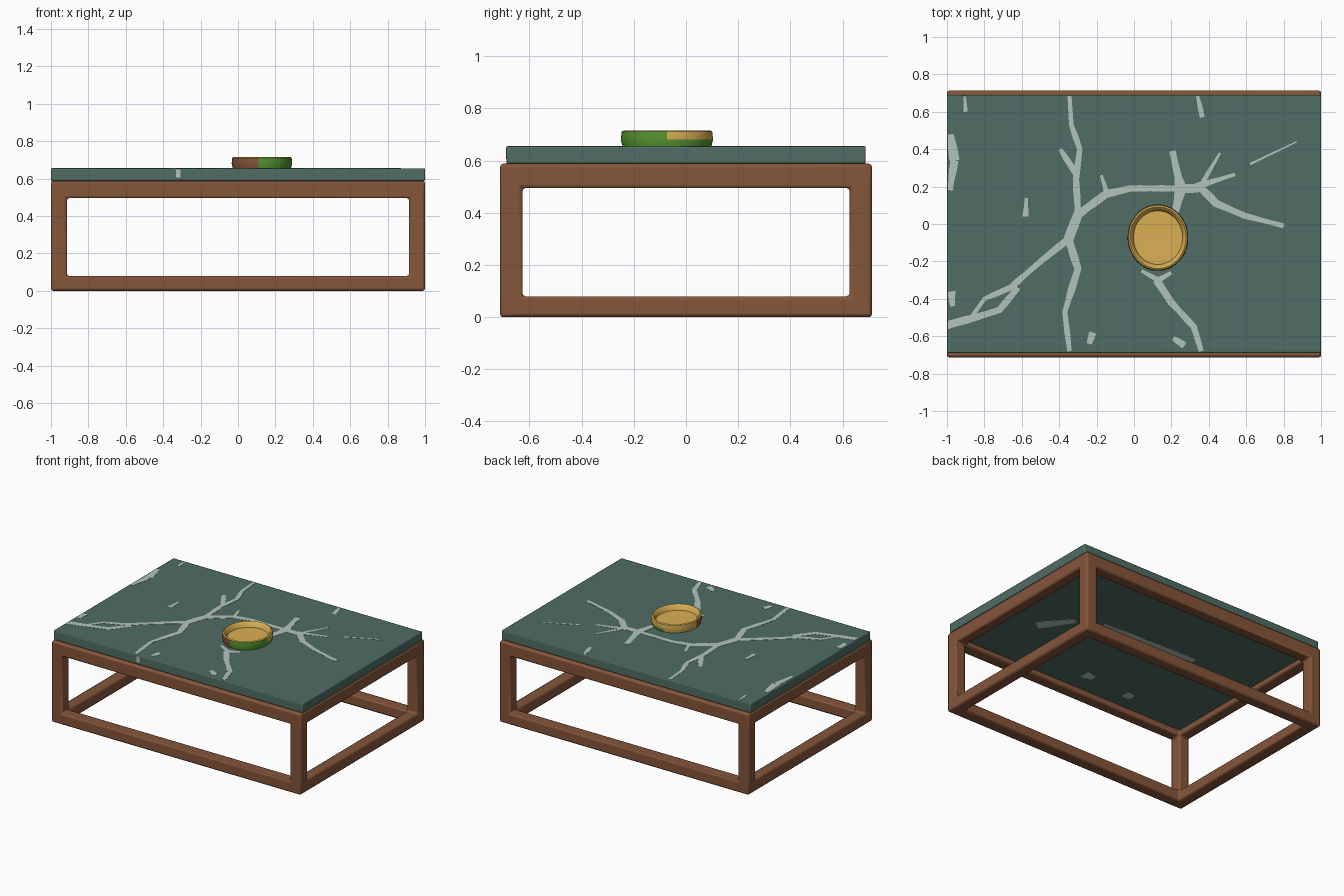
import bpy, bmesh, math, random
from mathutils import Vector

if "Cube" in bpy.data.objects:
    bpy.data.objects.remove(bpy.data.objects["Cube"])

random.seed(4)


def material(name, rgb):
    m = bpy.data.materials.new(name)
    m.diffuse_color = (*rgb, 1)
    m.use_nodes = True
    m.node_tree.nodes["Principled BSDF"].inputs["Base Color"].default_value = m.diffuse_color
    return m


WOOD = material("brown wood", (0.235, 0.092, 0.042))
STONE = material("teal marble", (0.080, 0.155, 0.130))
VEIN = material("pale vein", (0.45, 0.55, 0.51))
GOLD = material("gold", (0.70, 0.43, 0.088))
GREEN = material("leaf green", (0.090, 0.30, 0.028))


def make(name, bm, mats, bevel=0.0):
    bmesh.ops.recalc_face_normals(bm, faces=bm.faces)
    me = bpy.data.meshes.new(name)
    bm.to_mesh(me)
    bm.free()
    ob = bpy.data.objects.new(name, me)
    bpy.context.collection.objects.link(ob)
    for m in mats:
        me.materials.append(m)
    if bevel:
        b = ob.modifiers.new("soft edges", 'BEVEL')
        b.width, b.segments, b.limit_method = bevel, 2, 'ANGLE'
    bpy.ops.object.select_all(action='DESELECT')
    ob.select_set(True)
    bpy.context.view_layer.objects.active = ob
    bpy.ops.object.shade_smooth_by_angle(angle=math.radians(35))
    return ob


# Frame: the edge cells of a 3x3x3 box grid, outer faces only
GRID = ([-1, -0.915, 0.915, 1], [-0.713, -0.627, 0.627, 0.713], [0, 0.08, 0.495, 0.588])


def solid(c):
    return all(0 <= v <= 2 for v in c) and c.count(1) <= 1


bm = bmesh.new()
for n in range(27):
    c = [n % 3, n // 3 % 3, n // 9]
    if not solid(c):
        continue
    for ax in range(3):
        u, v = (ax + 1) % 3, (ax + 2) % 3
        for s in (0, 1):
            nb = list(c)
            nb[ax] += 2 * s - 1
            if solid(nb):
                continue
            ring = []
            for k in range(4):
                du, dv = int(k in (1, 2)), k // 2
                p = [0, 0, 0]
                p[ax], p[u], p[v] = GRID[ax][c[ax] + s], GRID[u][c[u] + du], GRID[v][c[v] + dv]
                ring.append(bm.verts.new(p))
            bm.faces.new(ring)
bmesh.ops.remove_doubles(bm, verts=bm.verts, dist=1e-4)
make("frame", bm, [WOOD], 0.012)

# Table top slab, with its underside let down into the frame
TOP, LIP, UNDER, HX, HY = 0.655, 0.588, 0.53, 1.0, 0.689
bm = bmesh.new()
bmesh.ops.create_cube(bm, size=1)
for v in bm.verts:
    v.co = (v.co.x * 2 * HX, v.co.y * 2 * HY, TOP if v.co.z > 0 else LIP)
bottom = min(bm.faces, key=lambda f: f.calc_center_median().z)
bmesh.ops.inset_region(bm, faces=[bottom], thickness=0.05)
for v in bottom.verts:
    v.co = (math.copysign(.916, v.co.x), math.copysign(.628, v.co.y), LIP)
low = bmesh.ops.extrude_discrete_faces(bm, faces=[bottom])["faces"][0]
rim = list(low.verts)
for v in rim:
    v.co.z = UNDER
make("table_top", bm, [STONE], 0.006)


# Veins: thin tapering ribbons along paths, slightly ragged
def ribbon(bm, pts, width, z0, z1):
    pts = [Vector(p) for p in pts]
    path = []
    for a, b in zip(pts, pts[1:]):
        n = max(2, round((b - a).length / 0.06))
        path += [a.lerp(b, i / n) for i in range(n)]
    path.append(pts[-1])
    rows = []
    for i, p in enumerate(path):
        d = (path[min(i + 1, len(path) - 1)] - path[max(i - 1, 0)]).normalized()
        w = width / 2 * (1 - 0.45 * i / (len(path) - 1)) * random.uniform(0.85, 1.15)
        row = []
        for s, z in ((1, z0), (1, z1), (-1, z1), (-1, z0)):
            q = p + Vector((-d.y, d.x)) * w * s
            row.append(bm.verts.new((max(.005 - HX, min(HX - .005, q.x)),
                                     max(.005 - HY, min(HY - .005, q.y)), z)))
        rows.append(row)
    for a, b in zip(rows, rows[1:]):
        for k in range(4):
            bm.faces.new((a[k], a[k - 3], b[k - 3], b[k]))
    bm.faces.new(rows[0])
    bm.faces.new(rows[-1])


# Main cracks meet at two junctions
LEFT, RIGHT = (-.35, -.08), (.25, .19)
bm = bmesh.new()
for w, pts in [
        (.05, [(-1, -.54), (-.85, -.5), (-.72, -.46), (-.62, -.34)]),
        (.04, [LEFT, (-.5, -.2), (-.66, -.34), (-.8, -.4), (-.87, -.5)]),
        (.05, [LEFT, (-.3, .05), (-.15, .16), (-.02, .19), RIGHT]),
        (.045, [RIGHT, (.36, .19), (.44, .11), (.59, .045), (.8, -.01)]),
        (.04, [(-.3, .06), (-.31, .24), (-.29, .4), (-.335, .53), (-.345, .69)]),
        (.045, [LEFT, (-.3, -.24), (-.37, -.47), (-.345, -.68)]),
        (.045, [(.12, -.3), (.2, -.42), (.32, -.55), (.36, -.68)]),
        (.055, [RIGHT, (.205, .39)]),
        (.06, [RIGHT, (.22, .06)]),
        (.035, [(.33, .2), (.54, .265)])]:
    ribbon(bm, pts, w, TOP - .001, TOP + .0015)
# Short side cracks and flecks: width, start, end
for w, p, q in [(.04, (-.31, .27), (-.395, .4)), (.035, (.13, -.3), (.04, -.25)),
                (.03, (-.14, .15), (-.175, .26)), (.03, (.365, .57), (.34, .69)),
                (.025, (-.9, .6), (-.905, .69)), (.06, (-.96, .34), (-.98, .48)),
                (.05, (-.96, .34), (-.985, .18)), (.045, (-.22, -.58), (-.24, -.64)),
                (.025, (.36, .21), (.46, .38)), (.035, (-.58, .04), (-.575, .14)),
                (.04, (.27, -.65), (.21, -.61)), (.014, (.62, .32), (.87, .44)),
                (.05, (-.98, -.36), (-.97, -.44)), (.03, (.13, -.3), (.2, -.26))]:
    ribbon(bm, [p, q], w, TOP - .001, TOP + .0015)
make("top_veins", bm, [VEIN])

# A few vein patches on the underside
bm = bmesh.new()
for p, q in [((.69, -.17), (.53, .04)), ((.36, .1), (-.4, .14)),
             ((.04, -.46), (-.04, -.46)), ((-.33, -.49), (-.4, -.49))]:
    ribbon(bm, [p, q], .08, UNDER - .0015, UNDER + .001)
make("underside_veins", bm, [VEIN])

# Dish: elliptical lathe, gold inside, mixed colours outside
CX, CY, RX, RY, N = 0.128, -0.073, 0.162, 0.177, 56
PROFILE = [(0, .654), (.96, .654), (1, .68), (.98, .711), (.93, .716),
           (.87, .708), (.81, .678), (0, .676)]
bm = bmesh.new()
rings = []
for r, z in PROFILE:
    rings.append([bm.verts.new((CX + RX * r * math.cos(math.tau * i / N),
                                CY + RY * r * math.sin(math.tau * i / N), z))
                  for i in range(N if r else 1)])
for j, (a, b) in enumerate(zip(rings, rings[1:])):
    for i in range(N):
        n = (i + 1) % N
        quad = [a[i % len(a)], a[n % len(a)], b[n % len(b)], b[i % len(b)]]
        f = bm.faces.new(list(dict.fromkeys(quad)))
        m = f.calc_center_median()
        back = m.y > CY
        if j >= 3:
            f.material_index = 0                               # rim and inside
        elif m.x > CX - .015:
            f.material_index = 0 if back and j == 2 else 1     # right side
        else:
            f.material_index = 0 if back else 2                # left side
make("dish", bm, [GOLD, GREEN, WOOD])

# Vein end running over the slab's front edge
bm = bmesh.new()
bmesh.ops.create_cube(bm, size=1)
for v in bm.verts:
    v.co = (-.32 + v.co.x * .025, -HY + v.co.y * .003, .628 + v.co.z * .044)
make("edge_vein", bm, [VEIN])
